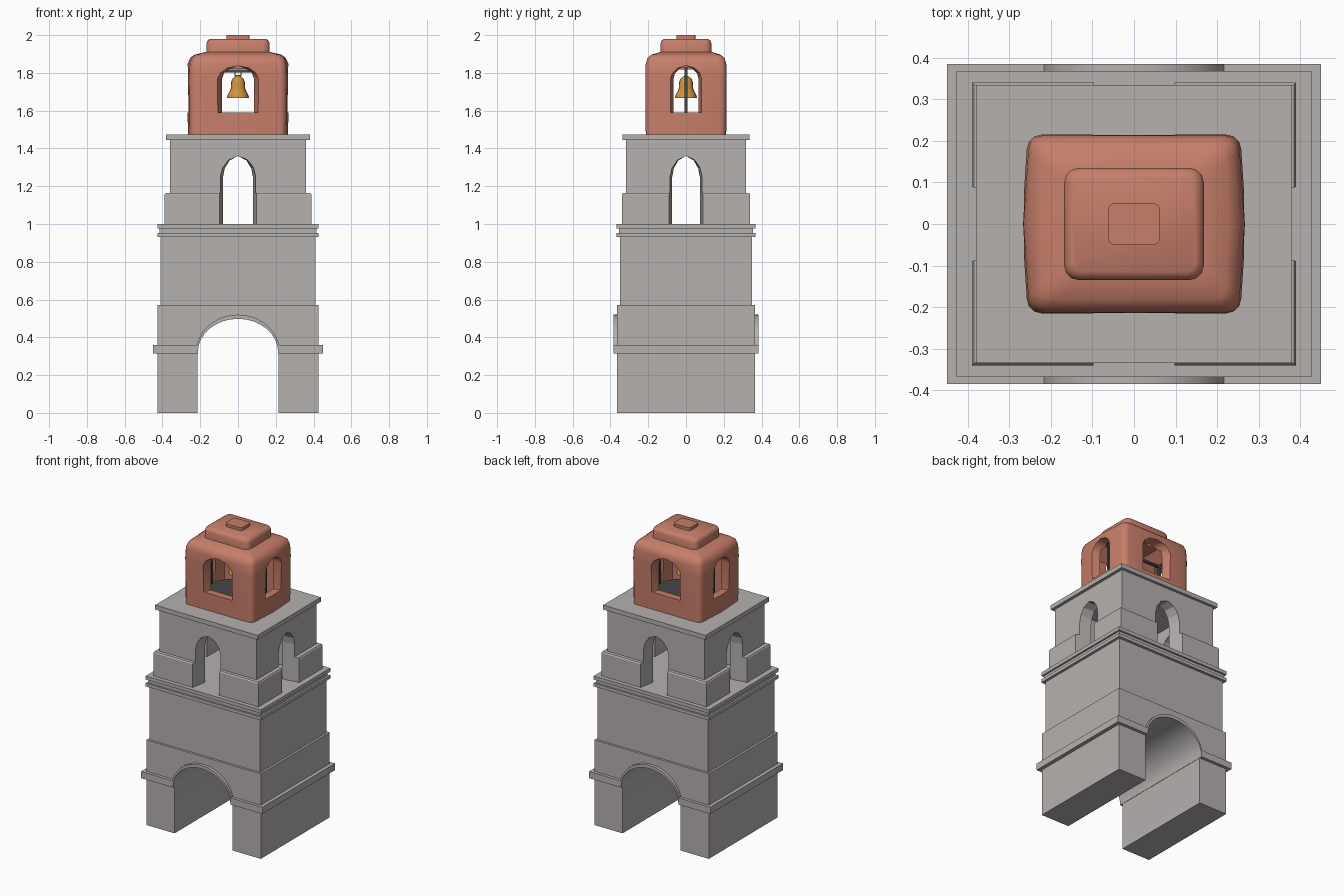
import bpy, bmesh, math
from mathutils import Vector

if "Cube" in bpy.data.objects:
    bpy.data.objects.remove(bpy.data.objects["Cube"])


def material(name, rgb):
    m = bpy.data.materials.new(name)
    m.diffuse_color = (*rgb, 1)
    m.use_nodes = True
    m.node_tree.nodes["Principled BSDF"].inputs["Base Color"].default_value = m.diffuse_color
    return m


STONE = material("grey stone", (0.46, 0.44, 0.43))
CLAY = material("terracotta", (0.57, 0.21, 0.145))
GOLD = material("bell gold", (0.62, 0.30, 0.045))
IRON = material("dark iron", (0.06, 0.065, 0.065))


def loft(name, rings, mat):
    """Skin a list of equal-length point rings and cap both ends."""
    bm = bmesh.new()
    vs = [[bm.verts.new(p) for p in r] for r in rings]
    n = len(vs[0])
    for a, b in zip(vs, vs[1:]):
        for i in range(n):
            j = (i + 1) % n
            bm.faces.new((a[i], a[j], b[j], b[i]))
    bm.faces.new(vs[0][::-1])
    bm.faces.new(vs[-1])
    bmesh.ops.recalc_face_normals(bm, faces=bm.faces)
    me = bpy.data.meshes.new(name)
    bm.to_mesh(me)
    bm.free()
    ob = bpy.data.objects.new(name, me)
    bpy.context.collection.objects.link(ob)
    if mat:
        me.materials.append(mat)
    return ob


def rect(hx, hy, z):
    return [(-hx, -hy, z), (hx, -hy, z), (hx, hy, z), (-hx, hy, z)]


def box(name, hx, hy, z0, z1, mat=STONE, x=0):
    ob = loft(name, [rect(hx, hy, z0), rect(hx, hy, z1)], mat)
    ob.location.x = x
    return ob


def rounded(hx, hy, z, r, bow=0.0):
    """Rounded rectangle whose long sides in x can bulge slightly."""
    pts = []
    for k, (sx, sy) in enumerate([(1, -1), (1, 1), (-1, 1), (-1, -1)]):
        for i in range(4):
            a = math.radians(-90 + 90 * k + 30 * i)
            pts.append((sx * (hx - bow - r) + r * math.cos(a),
                        sy * (hy - r) + r * math.sin(a), z))
        if k in (0, 2):
            pts.append((sx * hx, 0, z))
    return pts


def ellipse(rx, ry, z, n=20):
    return [(rx * math.cos(2 * math.pi * i / n), ry * math.sin(2 * math.pi * i / n), z)
            for i in range(n)]


def prism_y(name, pts, hy, mat=STONE):
    return loft(name, [[(x, -hy, z) for x, z in pts], [(x, hy, z) for x, z in pts]], mat)


def arch_cutter(w_out, w_in, d_out, d_in, z0, spring, apex, turn):
    """Splayed pointed opening, cut outward along one of four directions."""
    side = [(1, 0), (0.88, 0.42), (0.55, 0.8)]
    arc = side + [(0, 1)] + [(-x, z) for x, z in side[::-1]]
    prof = [(-1, z0), (1, z0)] + [(x, spring + (apex - spring) * z) for x, z in arc]
    rings = []
    for w, d in ((w_out, d_out), (w_in, d_in)):
        ring = []
        for x, z in prof:
            px, py = x * w, -d
            for _ in range(turn):
                px, py = -py, px
            ring.append((px, py, z))
        rings.append(ring)
    return loft("cutter", rings, None)


def activate(ob):
    bpy.ops.object.select_all(action='DESELECT')
    ob.select_set(True)
    bpy.context.view_layer.objects.active = ob


def cut(ob, cutters):
    activate(ob)
    for c in cutters:
        c.hide_render = True
        m = ob.modifiers.new("cut", 'BOOLEAN')
        m.operation = 'DIFFERENCE'
        m.solver = 'EXACT'
        m.object = c
        bpy.ops.object.modifier_apply(modifier=m.name)
        bpy.data.objects.remove(c)


def smooth(ob, deg=35):
    activate(ob)
    bpy.ops.object.shade_smooth_by_angle(angle=math.radians(deg))


# Gateway base with the arch running front to back
def arc(rx, rz, z0=0.32, n=16):
    return [(-rx * math.cos(math.pi * i / n), z0 + rz * math.sin(math.pi * i / n))
            for i in range(n + 1)]


base = prism_y("gateway_base", [(-0.425, 0), (-0.215, 0)] + arc(0.215, 0.18)
               + [(0.215, 0), (0.425, 0), (0.425, 0.57), (-0.425, 0.57)], 0.365)
smooth(base, 30)

# String course that rises over the arch as a thin moulding
outer = [p for p in arc(0.222, 0.2, n=24) if p[1] > 0.365][::-1]
band = prism_y("arch_band", [(-0.45, 0.315), (-0.213, 0.315)] + arc(0.213, 0.178)
               + [(0.213, 0.315), (0.45, 0.315), (0.45, 0.36), (0.217, 0.36)]
               + outer + [(-0.217, 0.36), (-0.45, 0.36)], 0.385)
smooth(band, 30)

# Middle storey and double cornice
box("middle_storey", 0.41, 0.35, 0.57, 0.94)
box("cornice_lower", 0.427, 0.368, 0.93, 0.952)
box("cornice_neck", 0.415, 0.356, 0.95, 0.98)
box("cornice_upper", 0.427, 0.368, 0.976, 1.0)

# Hollow arcade storey with a stepped plinth and four arches
arcade = loft("arcade_storey", [rect(0.39, 0.34, 1.0), rect(0.39, 0.34, 1.155),
                                rect(0.385, 0.335, 1.163), rect(0.36, 0.317, 1.165),
                                rect(0.36, 0.317, 1.45)], STONE)
cutters = [box("cutter", 0.28, 0.235, 0.95, 1.42, None)]
for t in range(4):
    if t % 2 == 0:
        cutters.append(arch_cutter(0.103, 0.075, 0.37, 0.21, 0.96, 1.25, 1.36, t))
    else:
        cutters.append(arch_cutter(0.093, 0.069, 0.42, 0.25, 0.96, 1.25, 1.36, t))
cut(arcade, cutters)
box("arcade_cap", 0.38, 0.335, 1.445, 1.475)

# Terracotta bell house: hollow rounded shell with four windows
shell = loft("bell_house", [rounded(*r) for r in (
    (0.265, 0.213, 1.475, 0.035, 0.01), (0.27, 0.215, 1.78, 0.035, 0.012),
    (0.266, 0.213, 1.85, 0.035, 0.012), (0.253, 0.203, 1.88, 0.035, 0.01),
    (0.228, 0.182, 1.897, 0.035, 0.006), (0.165, 0.13, 1.912, 0.035, 0))], CLAY)
cutters = [loft("cutter", [rect(0.215, 0.165, 1.44), rect(0.215, 0.165, 1.8),
                           rect(0.13, 0.09, 1.88)], None)]
for t in range(4):
    if t % 2 == 0:
        cutters.append(arch_cutter(0.117, 0.075, 0.235, 0.145, 1.59, 1.77, 1.838, t))
    else:
        cutters.append(arch_cutter(0.092, 0.06, 0.295, 0.195, 1.59, 1.77, 1.838, t))
cut(shell, cutters)
smooth(shell, 40)

# Roof tiers
tier = loft("roof_tier", [rounded(*r) for r in (
    (0.168, 0.135, 1.9, 0.035), (0.168, 0.135, 1.955, 0.035),
    (0.162, 0.129, 1.971, 0.032), (0.148, 0.115, 1.98, 0.025))], CLAY)
smooth(tier, 40)
loft("roof_cap", [rounded(0.062, 0.05, 1.975, 0.015), rounded(0.062, 0.05, 2.0, 0.015)], CLAY)

# Dark floor inside the bell house
smooth(loft("bell_floor", [ellipse(0.185, 0.145, 1.47), ellipse(0.185, 0.145, 1.55)], IRON))

# Bell frame: two posts, a beam and a hanger loop
for s in (-1, 1):
    box("frame_post", 0.008, 0.008, 1.475, 1.83, IRON, s * 0.2)
    box("hanger_rod", 0.003, 0.004, 1.785, 1.81, IRON, s * 0.016)
box("frame_beam", 0.215, 0.008, 1.803, 1.817, IRON)
box("hanger_bar", 0.019, 0.004, 1.782, 1.789, CLAY)

# Bell
bell = loft("bell", [ellipse(r, r, z, 16) for r, z in (
    (0.05, 1.672), (0.058, 1.667), (0.056, 1.68), (0.046, 1.7), (0.037, 1.72),
    (0.036, 1.75), (0.03, 1.768), (0.016, 1.78), (0.008, 1.785))], GOLD)
smooth(bell, 45)
